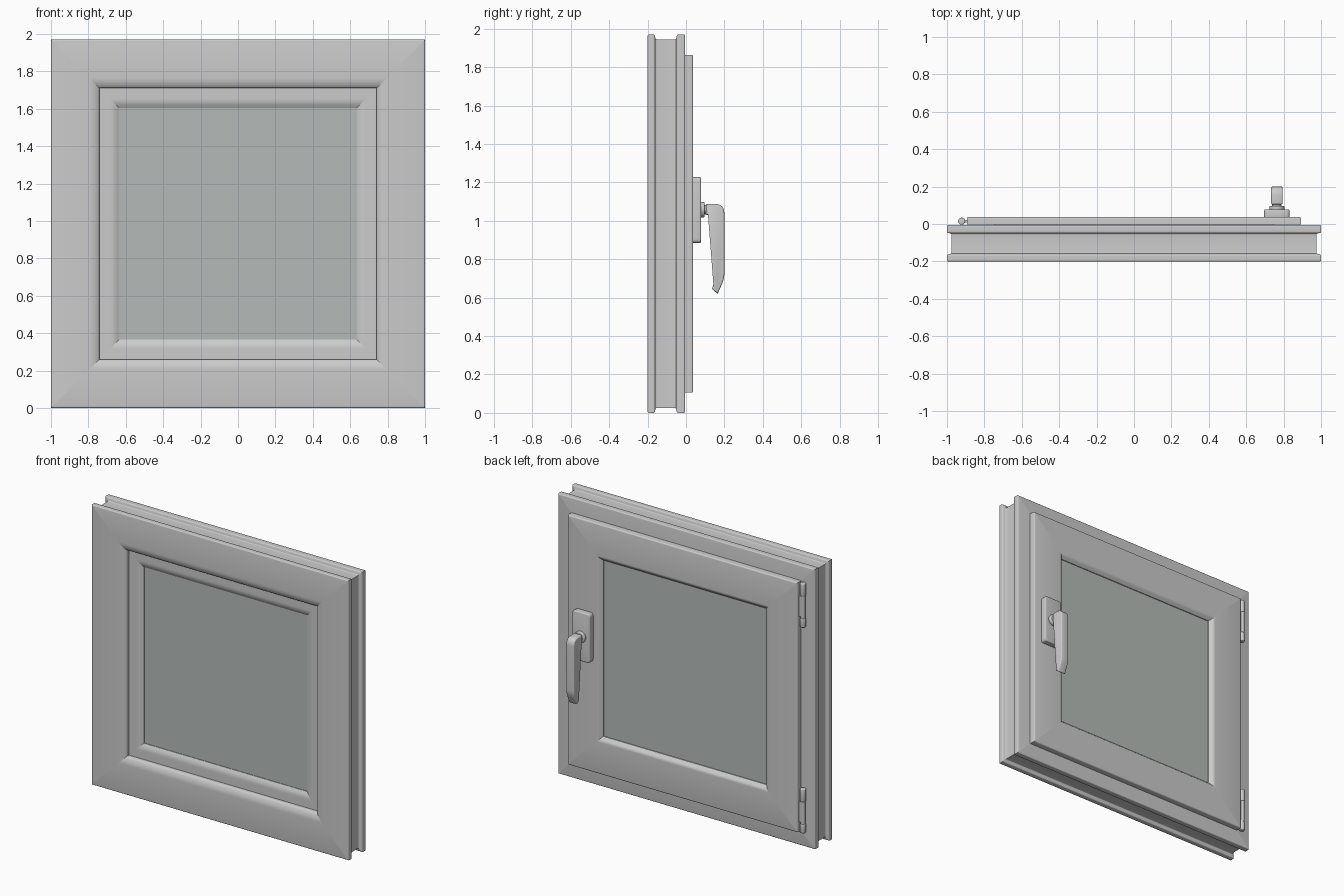
import bpy, bmesh, math
from mathutils import Vector, Matrix

if "Cube" in bpy.data.objects:
    bpy.data.objects.remove(bpy.data.objects["Cube"])

W, H = 1.0, 0.985          # half width and half height of the outer frame


def rounded(pts, seg=4):
    """Closed 2D outline from (u, v, radius) points with filleted corners."""
    out = []
    for i, (u, v, r) in enumerate(pts):
        p = Vector((u, v))
        if r == 0:
            out.append(p)
            continue
        a = Vector(pts[i - 1][:2]) - p
        b = Vector(pts[(i + 1) % len(pts)][:2]) - p
        a, b = p + a.normalized() * r, p + b.normalized() * r
        for k in range(seg + 1):
            t = k / seg
            out.append(a * (1 - t) ** 2 + p * 2 * t * (1 - t) + b * t * t)
    return out


def finish(bm, name):
    me = bpy.data.meshes.new(name)
    bm.to_mesh(me)
    bm.free()
    for p in me.polygons:
        p.use_smooth = True
    me.set_sharp_from_angle(angle=math.radians(32))
    ob = bpy.data.objects.new(name, me)
    bpy.context.collection.objects.link(ob)
    return ob


def mitred_ring(name, profile):
    """Sweep an (inset, y) profile round the window, split at the mitres."""
    bm = bmesh.new()
    loops = []
    for sx, sz in ((-1, -1), (1, -1), (1, 1), (-1, 1)):
        loops.append([bm.verts.new((sx * (W - a), y, H + sz * (H - a))) for a, y in profile])
    n = len(profile)
    for c in range(4):
        l0, l1 = loops[c], loops[(c + 1) % 4]
        for i in range(n):
            j = (i + 1) % n
            bm.faces.new((l0[i], l0[j], l1[j], l1[i]))
    bmesh.ops.recalc_face_normals(bm, faces=bm.faces)
    mitres = [bm.edges.get((l[i], l[(i + 1) % n])) for l in loops for i in range(n)]
    bmesh.ops.split_edges(bm, edges=mitres)
    return finish(bm, name)


def prism(name, outline, axis, lo, hi, bevel=0.0):
    """Extrude an outline: axis 'x' takes (y, z), axis 'y' takes (x, z)."""
    bm = bmesh.new()

    def at(p, d):
        return (d, p[0], p[1]) if axis == 'x' else (p[0], d, p[1])
    a = [bm.verts.new(at(p, lo)) for p in outline]
    b = [bm.verts.new(at(p, hi)) for p in outline]
    caps = [bm.faces.new(a), bm.faces.new(b)]
    for i in range(len(a)):
        j = (i + 1) % len(a)
        bm.faces.new((a[i], a[j], b[j], b[i]))
    bmesh.ops.recalc_face_normals(bm, faces=bm.faces)
    if bevel:
        edges = list({e for f in caps for e in f.edges})
        bmesh.ops.bevel(bm, geom=edges, offset=bevel, segments=3, profile=0.5, affect='EDGES')
    return finish(bm, name)


def cylinder(name, centre, radius, depth, axis='Z', bevel=0.0):
    bm = bmesh.new()
    bmesh.ops.create_cone(bm, cap_ends=True, segments=24, radius1=radius, radius2=radius, depth=depth)
    if bevel:
        rims = [e for e in bm.edges if abs(e.verts[0].co.z - e.verts[1].co.z) < 1e-5]
        bmesh.ops.bevel(bm, geom=rims, offset=bevel, segments=3, profile=0.5, affect='EDGES')
    rot = Matrix.Rotation(math.pi / 2, 4, 'X') if axis == 'Y' else Matrix()
    bmesh.ops.transform(bm, matrix=Matrix.Translation(centre) @ rot, verts=bm.verts)
    return finish(bm, name)


# Outer frame with a groove round its rim
mitred_ring("outer_frame", rounded([
    (0, -0.2, 0.008), (0.225, -0.198, 0.02), (0.26, -0.18, 0.012), (0.26, -0.005, 0),
    (0, -0.005, 0.008), (0, -0.047, 0.008), (0.025, -0.052, 0.006),
    (0.025, -0.158, 0.006), (0, -0.163, 0.008)]))

# Opening sash, overlapping the back of the frame
mitred_ring("sash", rounded([
    (0.252, -0.155, 0), (0.335, -0.155, 0.02), (0.365, -0.138, 0), (0.365, 0.012, 0),
    (0.34, 0.037, 0.012), (0.106, 0.037, 0.01), (0.106, -0.004, 0), (0.252, -0.004, 0)]))

# Glazing unit
g = 0.362
glass = prism("glass", [(-W + g, g), (W - g, g), (W - g, 2 * H - g), (-W + g, 2 * H - g)],
              'y', -0.134, 0.006)
mat = bpy.data.materials.new("glass_grey")
mat.diffuse_color = (0.46, 0.50, 0.48, 1)
mat.use_nodes = True
mat.node_tree.nodes["Principled BSDF"].inputs["Base Color"].default_value = mat.diffuse_color
glass.data.materials.append(mat)

# Two barrel hinges on the left edge
for label, z in (("lower", 0.107), ("upper", 1.553)):
    hx, hy = -0.921, 0.015
    cylinder(label + "_hinge_bottom_knuckle", (hx, hy, z + 0.032), 0.019, 0.064, bevel=0.006)
    cylinder(label + "_hinge_barrel", (hx, hy, z + 0.142), 0.017, 0.156)
    cylinder(label + "_hinge_top_knuckle", (hx, hy, z + 0.265), 0.019, 0.09, bevel=0.006)
    prism(label + "_hinge_leaf", [(hx, z + 0.07), (-0.89, z + 0.07), (-0.89, z + 0.215), (hx, z + 0.215)],
          'y', 0.008, 0.022)

# Handle: back plate, collar, neck and bent lever
hx, hz = 0.764, 1.058
prism("handle_plate", rounded([(hx - 0.068, 0.885, 0.02), (hx + 0.068, 0.885, 0.02),
                               (hx + 0.068, 1.227, 0.02), (hx - 0.068, 1.227, 0.02)]),
      'y', 0.03, 0.078, 0.006)
cylinder("handle_collar", (hx, 0.085, hz), 0.04, 0.024, 'Y', 0.006)
cylinder("handle_neck", (hx, 0.1, hz), 0.025, 0.03, 'Y')
prism("handle_lever", rounded([
    (0.105, 1.03, 0.006), (0.157, 1.03, 0.018), (0.157, 0.715, 0.03), (0.135, 0.645, 0.006),
    (0.165, 0.62, 0.006), (0.2, 0.7, 0.03), (0.2, 1.088, 0.05), (0.105, 1.088, 0.006)], 6),
      'x', hx - 0.031, hx + 0.031, 0.008)
